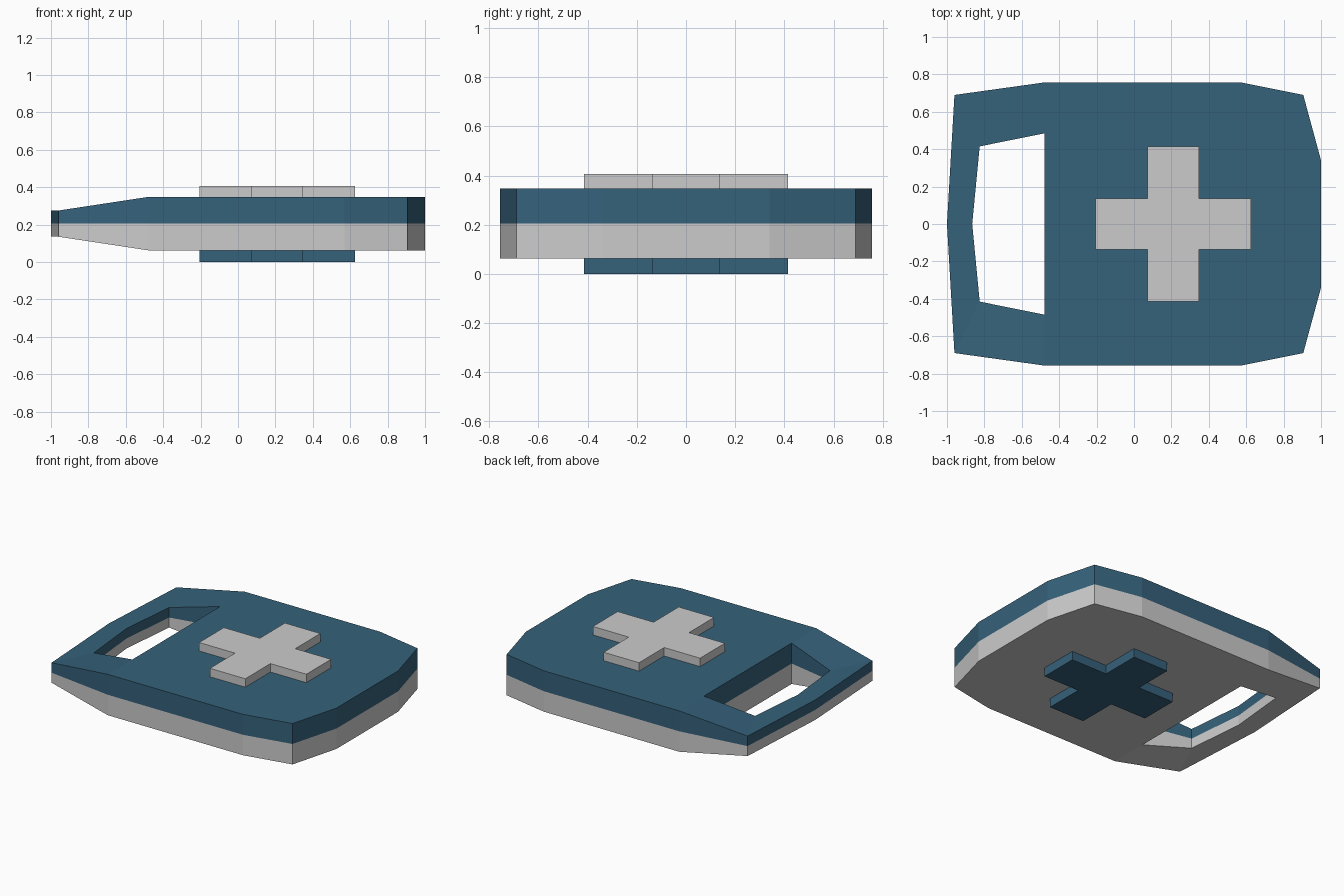
import bpy, bmesh

if "Cube" in bpy.data.objects:
    bpy.data.objects.remove(bpy.data.objects["Cube"])

def material(name, rgb):
    m = bpy.data.materials.new(name)
    m.diffuse_color = (*rgb, 1)
    m.use_nodes = True
    m.node_tree.nodes["Principled BSDF"].inputs["Base Color"].default_value = m.diffuse_color
    return m

BLUE = material("steel blue", (0.036, 0.12, 0.195))
GREY = material("light grey", (0.60, 0.60, 0.60))
MID = 0.205  # seam height between the two halves

def finish(name, bm, mat):
    bmesh.ops.recalc_face_normals(bm, faces=bm.faces[:])
    me = bpy.data.meshes.new(name)
    bm.to_mesh(me)
    bm.free()
    me.materials.append(mat)
    ob = bpy.data.objects.new(name, me)
    bpy.context.collection.objects.link(ob)

# Outline and strap opening, y >= 0 side, from the handle end round to the far end
outer = [(-1, 0), (-0.96, 0.69), (-0.478, 0.757), (0.57, 0.757), (0.905, 0.69), (1, 0.34)]
inner = [(-0.865, 0), (-0.825, 0.415), (-0.478, 0.485)]

def mirrored(pts):
    return pts + [(x, -y) for x, y in reversed(pts) if y > 0]

def body_half(name, side, mat):
    bm = bmesh.new()
    def ring(pts):
        thick = lambda x: 0.143 if x > -0.5 else 0.07
        low = [bm.verts.new((x, y, MID)) for x, y in pts]
        high = [bm.verts.new((x, y, MID + side * thick(x))) for x, y in pts]
        for i in range(len(pts)):
            j = (i + 1) % len(pts)
            bm.faces.new((low[i], low[j], high[j], high[i]))
        return low, high
    ol, oh = ring(mirrored(outer))
    il, ih = ring(mirrored(inner))
    for o, n in ((ol, il), (oh, ih)):
        # main slab, then handle rim and sloped arms
        bm.faces.new(o[2:10] + [n[3], n[2]])
        for a, b in ((0, 1), (1, 2), (-2, -1), (-1, 0)):
            bm.faces.new((o[a], o[b], n[b], n[a]))
    finish(name, bm, mat)

body_half("upper_shell", 1, BLUE)
body_half("lower_shell", -1, GREY)

# Raised plus shapes on both faces
def plus(name, z0, z1, mat):
    c, a, w = 0.21, 0.415, 0.137
    quarter = [(a, -w), (a, w), (w, w)]
    pts = []
    for _ in range(4):
        pts += quarter
        quarter = [(-y, x) for x, y in quarter]
    bm = bmesh.new()
    f = bm.faces.new([bm.verts.new((c + x, y, z0)) for x, y in pts])
    r = bmesh.ops.extrude_face_region(bm, geom=[f], use_keep_orig=True)
    vs = [v for v in r["geom"] if isinstance(v, bmesh.types.BMVert)]
    bmesh.ops.translate(bm, verts=vs, vec=(0, 0, z1 - z0))
    finish(name, bm, mat)

plus("top_plus", MID + 0.143, 0.407, GREY)
plus("bottom_plus", 0, MID - 0.143, BLUE)
